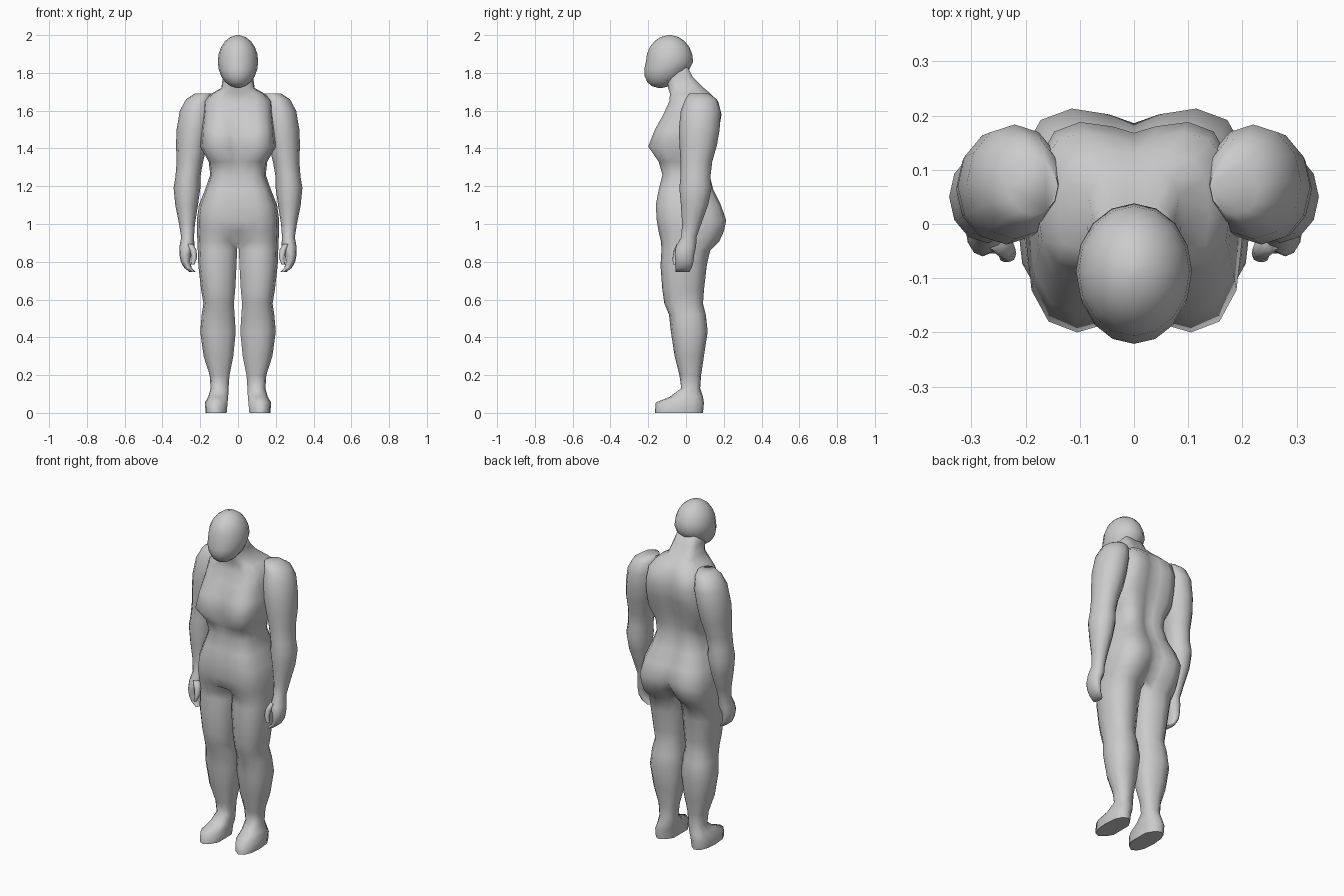
import bpy, bmesh, math

if "Cube" in bpy.data.objects:
    bpy.data.objects.remove(bpy.data.objects["Cube"])

grey = bpy.data.materials.new("light grey")
grey.diffuse_color = (0.6, 0.6, 0.6, 1)
grey.use_nodes = True
grey.node_tree.nodes["Principled BSDF"].inputs["Base Color"].default_value = grey.diffuse_color


def loft(name, rings, mirror=True):
    """Skin a list of equal point rings, close both ends, smooth, mirror in x."""
    bm = bmesh.new()
    loops = [[bm.verts.new(p) for p in ring] for ring in rings]
    n = len(loops[0])
    for a, b in zip(loops, loops[1:]):
        for i in range(n):
            j = (i + 1) % n
            quad = [a[i], a[j], b[j], b[i]]
            if mirror and all(v.co.x < 1e-5 for v in quad):
                continue            # no wall on the symmetry plane
            bm.faces.new(quad)
    bm.faces.new(loops[0][::-1])
    bm.faces.new(loops[-1])
    bmesh.ops.recalc_face_normals(bm, faces=bm.faces)
    me = bpy.data.meshes.new(name)
    bm.to_mesh(me)
    bm.free()
    ob = bpy.data.objects.new(name, me)
    bpy.context.collection.objects.link(ob)
    me.materials.append(grey)
    bpy.ops.object.select_all(action='DESELECT')
    ob.select_set(True)
    bpy.context.view_layer.objects.active = ob
    bpy.ops.object.shade_smooth_by_angle(angle=math.radians(75))
    if mirror:
        m = ob.modifiers.new("mirror", 'MIRROR')
        m.use_clip = True
        m.merge_threshold = 0.0005


def oval(cx, cy, z, rx, ry, n=12):
    return [(cx + rx * math.cos(math.tau * i / n),
             cy + ry * math.sin(math.tau * i / n), z) for i in range(n)]


def bump(z, centre, width):
    return math.exp(-((z - centre) / width) ** 2)


def half_ring(z, xi, xp, xo, yf, yfc, yb, ybc):
    """Body half section: rounded outside (peak xp to xo), flat inner edge at xi."""
    ys = (yf + yb) / 2
    pts = []
    for k in range(7):
        a = math.pi * k / 6
        s, c = abs(math.sin(a)) ** 0.85, abs(math.cos(a)) ** 0.85
        pts.append((xp + (xo - xp) * s, ys + ((yf if k < 3 else yb) - ys) * c, z))
    xm = xi + 0.4 * (xp - xi)
    return pts + [(xm, yb + 0.4 * (ybc - yb), z), (xi, ybc, z),
                  (xi, yfc, z), (xm, yf + 0.4 * (yfc - yf), z)]


def leg_ring(z, xi, xo, yf, yb):
    inset = 0.25 * (yb - yf)
    return half_ring(z, xi, (xi + xo) / 2, xo, yf, yf + inset, yb, yb - inset)


def torso_ring(z, xp, xo, yf, yb):
    cleavage = 0.05 * bump(z, 1.43, 0.07)
    spine = 0 if z > 1.68 else 0.02 + 0.03 * bump(z, 0.96, 0.05)
    return half_ring(z, 0, xp, xo, yf, yf + cleavage, yb, yb - spine)


# Body: one continuous half from the sole of the foot to the neck
leg = [  # height, inner x, outer x, front y, back y
    (0, .06, .172, -.165, .09), (.055, .055, .175, -.16, .095),
    (.085, .052, .158, -.085, .09), (.13, .05, .145, -.025, .075),
    (.2, .045, .15, -.035, .08), (.3, .025, .182, -.06, .095),
    (.43, .012, .2, -.08, .115), (.52, .018, .192, -.09, .105),
    (.58, .022, .183, -.115, .09), (.65, .015, .195, -.125, .095),
    (.78, .008, .21, -.135, .11), (.86, .005, .213, -.13, .128),
    (.905, 0, .215, -.132, .175)]
torso = [  # height, peak x, outer x, front y, back y
    (.96, .11, .217, -.145, .2), (1.02, .115, .218, -.155, .213),
    (1.1, .1, .207, -.16, .185), (1.18, .085, .175, -.145, .145),
    (1.26, .075, .147, -.125, .125), (1.33, .08, .155, -.145, .13),
    (1.41, .105, .2, -.2, .15), (1.5, .105, .193, -.165, .175),
    (1.58, .1, .185, -.12, .188), (1.65, .09, .18, -.088, .17),
    (1.69, .065, .14, -.085, .13), (1.72, .045, .088, -.095, .095),
    (1.78, .04, .08, -.1, .035), (1.85, .035, .065, -.12, 0)]
loft("body", [leg_ring(*r) for r in leg] + [torso_ring(*r) for r in torso])

# Arms: shoulder to curled fingers, flattening from the wrist down
arm = [  # centre x, centre y, height, half width
    (.185, .07, 1.69, .045), (.205, .08, 1.66, .07), (.22, .078, 1.6, .088),
    (.235, .07, 1.5, .09), (.245, .065, 1.42, .083), (.255, .055, 1.33, .07),
    (.265, .05, 1.25, .066), (.27, .05, 1.19, .071), (.272, .045, 1.1, .06),
    (.27, .03, 1, .042), (.267, .015, .93, .034), (.27, 0, .88, .04),
    (.279, -.008, .84, .032), (.278, -.008, .8, .025),
    (.265, -.012, .768, .02), (.242, -.018, .747, .016)]
loft("arm", [oval(x, y, z, w, w * (1.2 + 7 * max(0, 0.9 - z))) for x, y, z, w in arm])

# Thumbs
thumb = [(.255, -.03, .895, .018), (.237, -.045, .86, .018),
         (.231, -.055, .82, .014), (.24, -.06, .785, .009)]
loft("thumb", [oval(*r, r[3] * 1.1, 8) for r in thumb])

# Head: egg whose lower half leans forward to the chin
head = []
for i in range(11):
    a = math.pi * (0.03 + 0.94 * i / 10)
    up, w = -math.cos(a), math.sin(a)
    head.append(oval(0, -0.087 - 0.05 * max(0, -up), 1.86 + 0.14 * up,
                     0.107 * w, 0.125 * w, 16))
loft("head", head, mirror=False)
